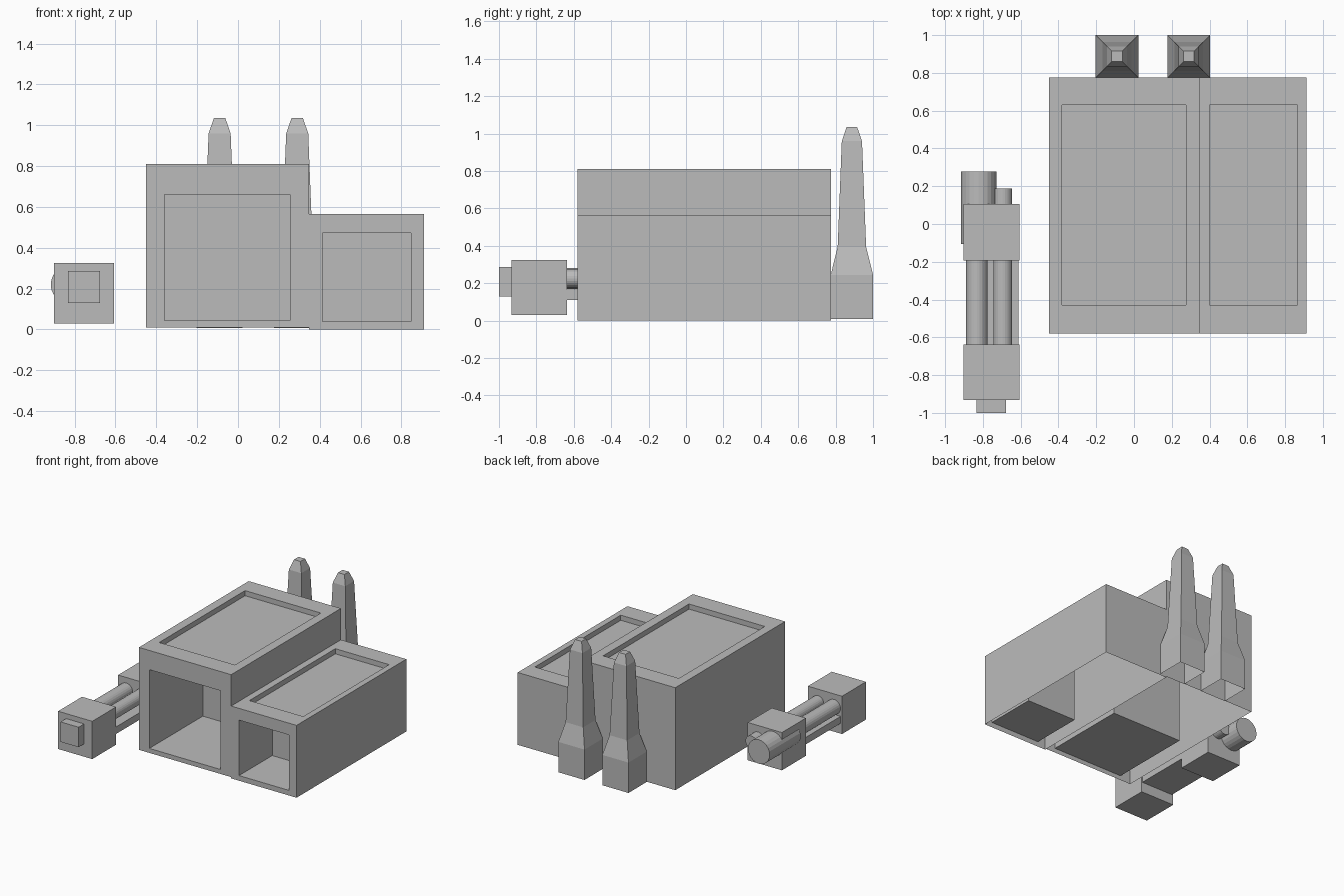
import bpy, bmesh, math
from mathutils import Matrix, Vector

if "Cube" in bpy.data.objects:
    bpy.data.objects.remove(bpy.data.objects["Cube"])

grey = bpy.data.materials.new("plain_grey")
grey.diffuse_color = (0.5, 0.5, 0.5, 1)
grey.use_nodes = True
grey.node_tree.nodes["Principled BSDF"].inputs["Base Color"].default_value = grey.diffuse_color


def finish(bm, name):
    me = bpy.data.meshes.new(name)
    bm.to_mesh(me)
    bm.free()
    me.materials.append(grey)
    ob = bpy.data.objects.new(name, me)
    bpy.context.collection.objects.link(ob)
    return ob


def box_bm(x, y, z):
    bm = bmesh.new()
    size = Vector((x[1] - x[0], y[1] - y[0], z[1] - z[0]))
    mid = Vector((x[0] + x[1], y[0] + y[1], z[0] + z[1])) / 2
    bmesh.ops.create_cube(bm, size=1, matrix=Matrix.Translation(mid) @ Matrix.Diagonal(size).to_4x4())
    return bm


def box(name, x, y, z):
    return finish(box_bm(x, y, z), name)


def facing(bm, d):
    bm.normal_update()
    return max(bm.faces, key=lambda f: f.normal.dot(Vector(d)) * 10 + f.calc_center_median().dot(Vector(d)))


def recess(bm, d, lo, hi, depth):
    """Inset the face pointing along d to the rectangle lo..hi and push it inward."""
    d = Vector(d)
    f = facing(bm, d)
    mid = f.calc_center_median()
    bmesh.ops.inset_individual(bm, faces=[f], thickness=0.03)
    axes = [i for i in range(3) if abs(d[i]) < 0.5]
    for v in f.verts:
        for a, l, h in zip(axes, lo, hi):
            v.co[a] = l if v.co[a] < mid[a] else h
    ext = bmesh.ops.extrude_discrete_faces(bm, faces=[f])
    bmesh.ops.translate(bm, verts=ext["faces"][0].verts, vec=-d * depth)


def building(name, x, z, door_lo, door_hi, door_depth, roof_lo, roof_hi):
    bm = box_bm(x, (-0.58, 0.775), z)
    bmesh.ops.delete(bm, geom=[facing(bm, (0, 0, -1))], context="FACES_ONLY")
    recess(bm, (0, -1, 0), door_lo, door_hi, door_depth)
    recess(bm, (0, 0, 1), roof_lo, roof_hi, 0.04)
    return finish(bm, name)


def pipe(name, x, z, r, y0, y1):
    bm = bmesh.new()
    m = Matrix.Translation((x, (y0 + y1) / 2, z)) @ Matrix.Rotation(math.pi / 2, 4, "X")
    bmesh.ops.create_cone(bm, cap_ends=True, segments=24, radius1=r, radius2=r, depth=y1 - y0, matrix=m)
    return finish(bm, name)


# Two halls, open underneath, with deep doorways and sunken roofs
building("main_hall", (-0.45, 0.347), (0.01, 0.81),
         (-0.36, 0.045), (0.255, 0.66), 0.66, (-0.38, -0.43), (0.275, 0.63))
building("side_hall", (0.347, 0.912), (0.0, 0.565),
         (0.415, 0.04), (0.847, 0.473), 0.41, (0.40, -0.43), (0.865, 0.63))

# Two tapered square chimneys behind the main hall
PROFILE = [(0.113, 0.008), (0.113, 0.245), (0.076, 0.395), (0.054, 0.96), (0.028, 1.035)]
for i, cx in enumerate((-0.09, 0.29)):
    bm = bmesh.new()
    rings = [[bm.verts.new((cx + sx * h, 0.887 + sy * h, z))
              for sx, sy in ((-1, -1), (1, -1), (1, 1), (-1, 1))] for h, z in PROFILE]
    for a, b in zip(rings, rings[1:]):
        for k in range(4):
            n = (k + 1) % 4
            bm.faces.new((a[k], a[n], b[n], b[k]))
    bm.faces.new(rings[-1])
    finish(bm, f"chimney_{i + 1}")

# Machine beside the hall: two blocks joined by pipes and a plate
box("front_block", (-0.902, -0.607), (-0.932, -0.637), (0.03, 0.325))
box("rear_block", (-0.902, -0.607), (-0.192, 0.105), (0.03, 0.325))
box("front_nub", (-0.833, -0.677), (-1.0, -0.93), (0.13, 0.286))
box("link_plate", (-0.89, -0.612), (-0.64, -0.19), (0.11, 0.165))
pipe("wide_pipe", -0.832, 0.225, 0.057, -0.64, -0.15)
pipe("narrow_pipe", -0.695, 0.225, 0.05, -0.64, 0.187)
pipe("rear_drum", -0.823, 0.22, 0.094, -0.105, 0.277)
